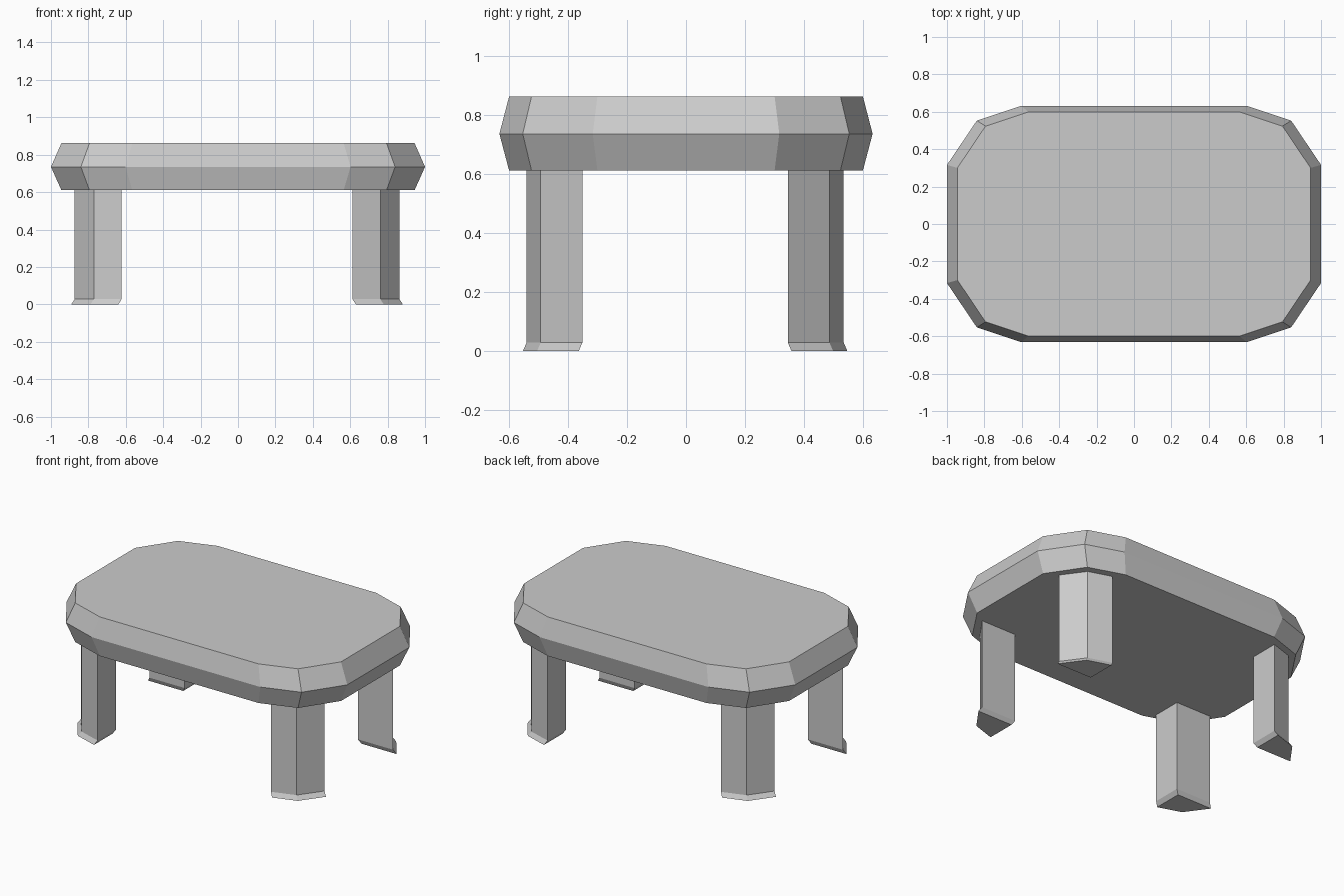
import bpy, bmesh

if "Cube" in bpy.data.objects:
    bpy.data.objects.remove(bpy.data.objects["Cube"])


def loft(name, rings):
    """Closed flat-faced solid through matching rings of (x, y, z) points."""
    bm = bmesh.new()
    loops = [[bm.verts.new(p) for p in ring] for ring in rings]
    n = len(loops[0])
    for a, b in zip(loops, loops[1:]):
        for i in range(n):
            j = (i + 1) % n
            bm.faces.new((a[i], a[j], b[j], b[i]))
    bm.faces.new(loops[0][::-1])
    bm.faces.new(loops[-1])
    bmesh.ops.recalc_face_normals(bm, faces=bm.faces[:])
    mesh = bpy.data.meshes.new(name)
    bm.to_mesh(mesh)
    bm.free()
    obj = bpy.data.objects.new(name, mesh)
    bpy.context.collection.objects.link(obj)
    return obj


def outline(quarter, z):
    """Mirror a quarter outline into a full ring around the origin."""
    ring = []
    for sx, sy in ((1, 1), (-1, 1), (-1, -1), (1, -1)):
        pts = quarter if sx * sy > 0 else quarter[::-1]
        ring += [(sx * x, sy * y, z) for x, y in pts]
    return ring


# Tabletop: twelve-sided slab that bulges at mid height
rim = [(1.0, 0.316), (0.84, 0.553), (0.602, 0.632)]
face = [(0.944, 0.30), (0.794, 0.523), (0.565, 0.599)]
loft("tabletop", [outline(face, 0.61), outline(rim, 0.735), outline(face, 0.862)])

# Legs: four-sided posts following the corner, with feet kicked outwards
section = [(0.617, 0.348), (0.868, 0.348), (0.766, 0.489), (0.617, 0.537)]
levels = [(0.0, 0.018, 0.012), (0.028, 0, 0), (0.612, 0, 0)]
for x_name, sx in (("left", -1), ("right", 1)):
    for y_name, sy in (("front", -1), ("back", 1)):
        loft(f"{y_name}_{x_name}_leg",
             [[(sx * (x + dx) - 0.005, sy * (y + dy) - 0.003, z) for x, y in section]
              for z, dx, dy in levels])
